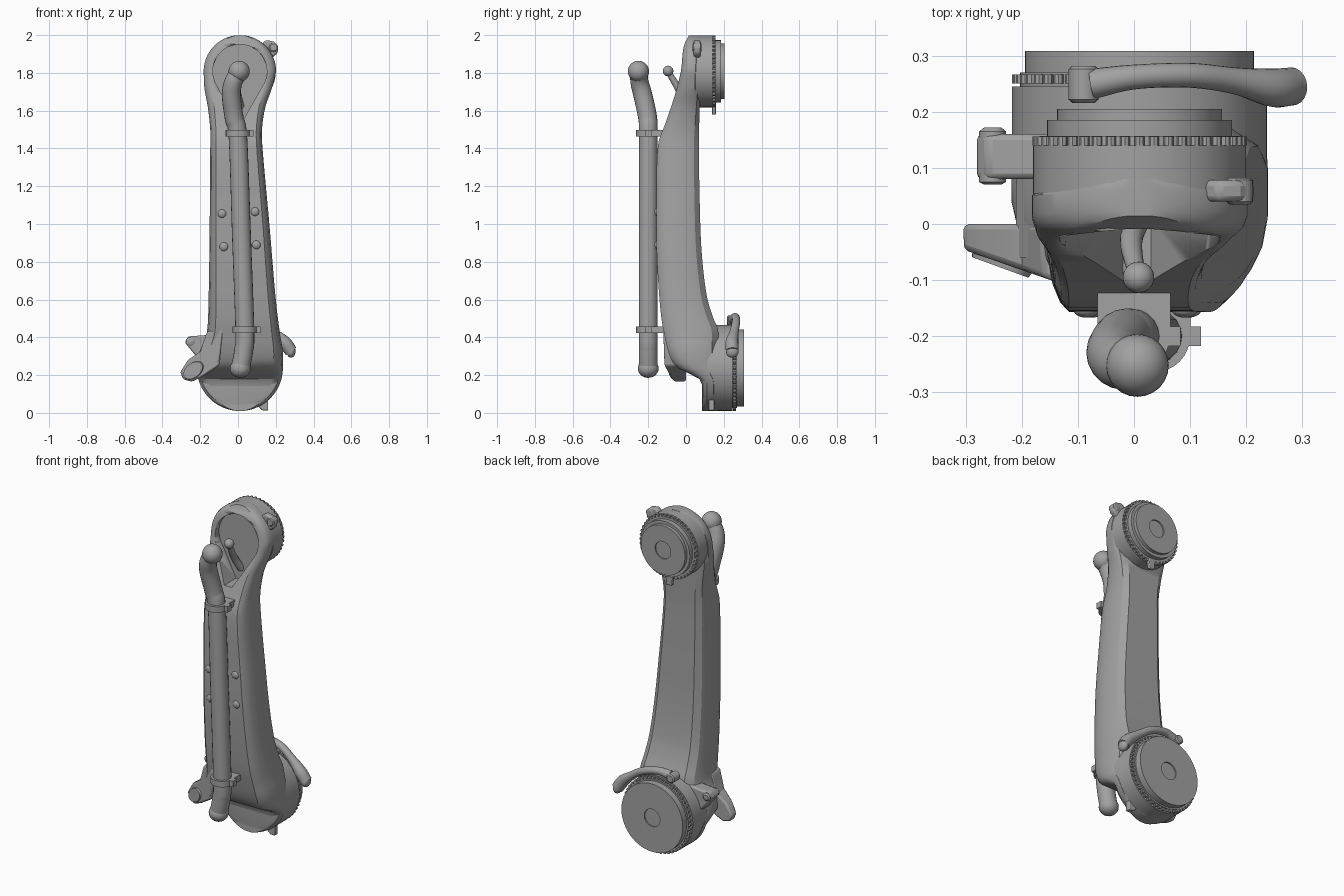
import bpy, bmesh, math
from mathutils import Vector, Matrix

old = bpy.data.objects.get("Cube")
if old:
    bpy.data.objects.remove(old, do_unlink=True)

grey = bpy.data.materials.new("plain grey")
grey.use_nodes = True
GREY = (0.36, 0.36, 0.36, 1)
grey.diffuse_color = GREY
grey.node_tree.nodes["Principled BSDF"].inputs["Base Color"].default_value = GREY


def finish(name, bm, bevel=0, angle=30):
    bmesh.ops.recalc_face_normals(bm, faces=bm.faces)
    me = bpy.data.meshes.new(name)
    bm.to_mesh(me)
    bm.free()
    ob = bpy.data.objects.new(name, me)
    bpy.context.collection.objects.link(ob)
    me.materials.append(grey)
    if bevel:
        mod = ob.modifiers.new("soft edge", "BEVEL")
        mod.width, mod.segments, mod.limit_method = bevel, 2, "ANGLE"
        mod.angle_limit = math.radians(40)
    bpy.ops.object.select_all(action="DESELECT")
    ob.select_set(True)
    bpy.context.view_layer.objects.active = ob
    bpy.ops.object.shade_smooth_by_angle(angle=math.radians(angle))
    return ob


def lathe(name, x, z, profile, sides=64):
    """Turned part about a y axis; profile is (y, radius) pairs."""
    bm = bmesh.new()
    rings = []
    for y, r in profile:
        rings.append([bm.verts.new((x + r * math.cos(a), y, z + r * math.sin(a)))
                      for a in (math.tau * i / sides for i in range(sides))])
    for p, q in zip(rings, rings[1:]):
        for i in range(sides):
            j = (i + 1) % sides
            bm.faces.new((p[i], p[j], q[j], q[i]))
    bm.faces.new(rings[0])
    bm.faces.new(rings[-1])
    return finish(name, bm)


def slab(name, pts, y0, y1, slope=0, bevel=0.01):
    """Outline in x, z pushed from y0 to y1; slope leans the front face."""
    bm = bmesh.new()
    x0 = min(p[0] for p in pts)
    a = [bm.verts.new((x, y0 + slope * (x - x0), z)) for x, z in pts]
    b = [bm.verts.new((x, y1, z)) for x, z in pts]
    bm.faces.new(a)
    bm.faces.new(b)
    for i in range(len(pts)):
        j = (i + 1) % len(pts)
        bm.faces.new((a[i], a[j], b[j], b[i]))
    return finish(name, bm, bevel)


def ball(name, loc, r, scale=(1, 1, 1)):
    bm = bmesh.new()
    bmesh.ops.create_uvsphere(bm, u_segments=24, v_segments=14, radius=r)
    bmesh.ops.scale(bm, vec=scale, verts=bm.verts)
    bmesh.ops.translate(bm, vec=loc, verts=bm.verts)
    return finish(name, bm)


def smooth(keys, t):
    """Catmull-Rom style value from sorted (t, value...) rows."""
    if t <= keys[0][0]:
        return keys[0][1:]
    for i in range(len(keys) - 1):
        a, b = keys[i], keys[i + 1]
        if t <= b[0]:
            p, n = keys[max(i - 1, 0)], keys[min(i + 2, len(keys) - 1)]
            h = b[0] - a[0]
            u = (t - a[0]) / h
            out = []
            for k in range(1, len(a)):
                m0 = (b[k] - p[k]) / (b[0] - p[0]) * h
                m1 = (n[k] - a[k]) / (n[0] - a[0]) * h
                out.append((2*u**3 - 3*u**2 + 1) * a[k] + (u**3 - 2*u**2 + u) * m0
                           + (3*u**2 - 2*u**3) * b[k] + (u**3 - u**2) * m1)
            return out
    return keys[-1][1:]


def tube(name, path, steps=8, sides=20):
    """Round rod through (x, y, z, radius) points."""
    keys = [(i, *p) for i, p in enumerate(path)]
    n = (len(path) - 1) * steps
    rows = [smooth(keys, i / steps) for i in range(n + 1)]
    bm = bmesh.new()
    rings = []
    for i, (x, y, z, r) in enumerate(rows):
        d = Vector(rows[min(i + 1, n)][:3]) - Vector(rows[max(i - 1, 0)][:3])
        side = d.cross(Vector((0, 1, 0))).normalized()
        up = side.cross(d).normalized()
        rings.append([bm.verts.new(Vector((x, y, z)) + r * (side * math.cos(a) + up * math.sin(a)))
                      for a in (math.tau * k / sides for k in range(sides))])
    for p, q in zip(rings, rings[1:]):
        for k in range(sides):
            j = (k + 1) % sides
            bm.faces.new((p[k], p[j], q[j], q[k]))
    bm.faces.new(rings[0])
    bm.faces.new(rings[-1])
    return finish(name, bm, angle=50)


CX, TOP, LOW = 0.01, 1.808, 0.238
# Arm shell: z, left x, right x
WIDTH = [(LOW, -.218, .238), (.33, -.2, .237), (.42, -.166, .222), (.6, -.156, .2),
         (1.0, -.15, .166), (1.4, -.147, .13), (1.5, -.147, .127), (1.62, -.16, .145),
         (1.72, -.178, .18), (TOP, -.182, .202)]
# Arm shell: z, front y, back y
DEPTH = [(0, .085, .17), (.14, .085, .17), (.18, .07, .17), (.24, -.045, .17), (.3, -.085, .17),
         (.44, -.12, .17), (.5, -.13, .145), (.62, -.142, .11), (.85, -.155, .083), (1.1, -.156, .073),
         (1.42, -.148, .068), (1.53, -.11, .07), (1.68, -.06, .075), (1.81, -.027, .08),
         (1.94, -.012, .08), (2, .015, .08)]


def shell_ring(z):
    if z < LOW:
        w = math.sqrt(max(0, .228**2 - (z - LOW)**2))
        xl, xr = CX - w, CX + w
    elif z > TOP:
        w = math.sqrt(max(0, .192**2 - (z - TOP)**2))
        xl, xr = CX - w, CX + w
    else:
        xl, xr = smooth(WIDTH, z)
    yf, yb = smooth(DEPTH, z)
    c, w, d = (xl + xr) / 2, (xr - xl) / 2, yb - yf
    half = [(.78, 0), (.88, .07), (.96, .2), (1, .38), (1, .72), (.93, .88), (.72, 1)]
    pts = [(c + w * f, yf + d * g, z) for f, g in half]
    return pts + [(2 * c - x, y, z) for x, y, z in reversed(pts)]


zs = [LOW - .227 * math.cos(math.pi / 2 * i / 12) for i in range(12)]
zs += [LOW + (TOP - LOW) * i / 60 for i in range(61)]
zs += [TOP + .191 * math.sin(math.pi / 2 * i / 14) for i in range(1, 15)]
bm = bmesh.new()
rings = [[bm.verts.new(p) for p in shell_ring(z)] for z in zs]
for p, q in zip(rings, rings[1:]):
    for i in range(len(p)):
        j = (i + 1) % len(p)
        bm.faces.new((p[i], p[j], q[j], q[i]))
bm.faces.new(rings[0])
bm.faces.new(rings[-1])
arm = finish("arm_shell", bm)

# Teardrop pocket in the upper front
drop = [(CX + .143 * math.cos(a), TOP + .143 * math.sin(a))
        for a in (math.radians(-35 + 250 * i / 36) for i in range(37))]
cutter = slab("pocket_cutter", drop + [(-.02, 1.555), (.03, 1.555)], -.4, .01, bevel=0)
cutter.hide_render = True
mod = arm.modifiers.new("pocket", "BOOLEAN")
mod.operation, mod.solver, mod.object = "DIFFERENCE", "EXACT", cutter
bpy.context.view_layer.objects.active = arm
bpy.ops.object.modifier_apply(modifier=mod.name)
bpy.data.objects.remove(cutter, do_unlink=True)

# Joint drums with stepped flanges and a shallow centre hole
lathe("upper_drum", CX, TOP, [(.03, .17), (.05, .19), (.14, .19), (.14, .178), (.157, .178), (.157, .165),
                              (.185, .165), (.185, .147), (.205, .147), (.205, .052), (.197, .052)])
lathe("lower_drum", CX, LOW, [(.085, .19), (.09, .213), (.11, .227), (.245, .227), (.245, .213),
                              (.27, .213), (.27, .204), (.308, .204), (.308, .052), (.3, .052)])


def teeth(name, z, r, y, count):
    bm = bmesh.new()
    for i in range(count):
        a = math.tau * i / count
        m = Matrix.Translation((CX + r * math.cos(a), y, z + r * math.sin(a))) @ Matrix.Rotation(math.pi / 2, 4, "X")
        bmesh.ops.create_cone(bm, cap_ends=True, segments=8, radius1=.009, radius2=.009, depth=.016, matrix=m)
    finish(name, bm)


teeth("upper_bolt_ring", TOP, .182, .148, 44)
teeth("lower_bolt_ring", LOW, .218, .258, 52)

# Cable hose and its round ends
tube("hose", [(.012, -.2, .235, .05), (.03, -.2, .33, .05), (.036, -.2, .44, .05), (.018, -.2, .95, .05),
              (0, -.2, 1.45, .049), (-.02, -.203, 1.56, .05), (-.035, -.228, 1.68, .05),
              (-.025, -.246, 1.75, .048), (.005, -.25, 1.805, .045)])
ball("hose_top_ball", (.006, -.252, 1.808), .056)
ball("hose_low_ball", (.012, -.2, .235), .055, (1, 1, .9))
for label, x, z in (("upper", 0, 1.48), ("lower", .036, .44)):
    bm = bmesh.new()
    bmesh.ops.create_cone(bm, cap_ends=True, segments=32, radius1=.064, radius2=.064, depth=.036,
                          matrix=Matrix.Translation((x, -.2, z)))
    for dx, y, sx, sy in ((0, -.145, .13, .08), (.068, -.2, .03, .035)):
        bmesh.ops.create_cube(bm, size=1, matrix=Matrix.Translation((x + dx, y, z))
                              @ Matrix.Diagonal((sx, sy, .036, 1)))
    finish(label + "_hose_clamp", bm)

# Small cable nub inside the pocket
tube("pocket_stem", [(.012, .015, 1.62, .021), (-.005, -.03, 1.7, .02), (.005, -.09, 1.8, .015)])
ball("pocket_ball", (.008, -.095, 1.81), .028)

# Mounting studs on the front face
for i, (x, z) in enumerate(((-.085, 1.055), (.09, 1.065), (-.075, .88), (.097, .89))):
    ball("front_stud_%d" % (i + 1), (x, -.153, z), .023, (1, .6, 1))

# Side ear with oblong pad, rear tab and pin
slab("side_ear", [(-.306, .215), (-.29, .178), (-.245, .165), (-.195, .188), (-.1, .25), (-.08, .45),
                  (-.164, .43), (-.2, .325), (-.265, .28)], -.045, .0, slope=-.35)
bm = bmesh.new()
bmesh.ops.create_cone(bm, cap_ends=True, segments=32, radius1=1, radius2=.9, depth=1,
                      matrix=Matrix.Translation((-.235, -.068, .225)) @ Matrix.Rotation(-.35, 4, "Z")
                      @ Matrix.Rotation(-.6, 4, "Y") @ Matrix.Diagonal((.066, .02, .042, 1))
                      @ Matrix.Rotation(math.pi / 2, 4, "X"))
finish("ear_pad", bm)
slab("rear_tab", [(-.283, .375), (-.262, .405), (-.19, .41), (-.1, .42), (-.1, .22), (-.19, .26)], .08, .16)
slab("ear_web", [(-.21, .31), (-.17, .4), (-.1, .4), (-.1, .25)], -.06, .1, bevel=0)
lathe("tab_pin", -.252, .378, [(.07, .015), (.075, .024), (.165, .024), (.172, .015)], 20)

# Clamp lever hugging the lower drum
arc = [(18, .285, .245, .034), (30, .272, .243, .034), (48, .255, .255, .024),
       (70, .258, .265, .022), (92, .268, .262, .022), (108, .27, .25, .027)]
tube("clamp_lever", [(CX + r * math.cos(math.radians(a)), y, LOW + r * math.sin(math.radians(a)), t)
                     for a, r, y, t in arc])
ball("lever_tip", (.281, .245, .326), .034, (.7, 1, 1))
lathe("lever_pivot", -.09, .488, [(.216, .02), (.222, .027), (.276, .027), (.282, .02)], 20)

# Small latch tabs
slab("upper_latch", [(.11, 1.94), (.15, 1.975), (.19, 1.965), (.214, 1.94), (.21, 1.905), (.17, 1.87)], .04, .078)
lathe("latch_pin", .188, 1.935, [(.035, .018), (.04, .024), (.078, .024), (.082, .018)], 20)
slab("upper_foot", [(-.02, 1.65), (-.015, 1.58), (.02, 1.58), (.03, 1.65)], .137, .158, bevel=.004)
slab("lower_foot", [(.08, .06), (.13, .012), (.16, .012), (.16, .08)], .12, .15, bevel=.004)
